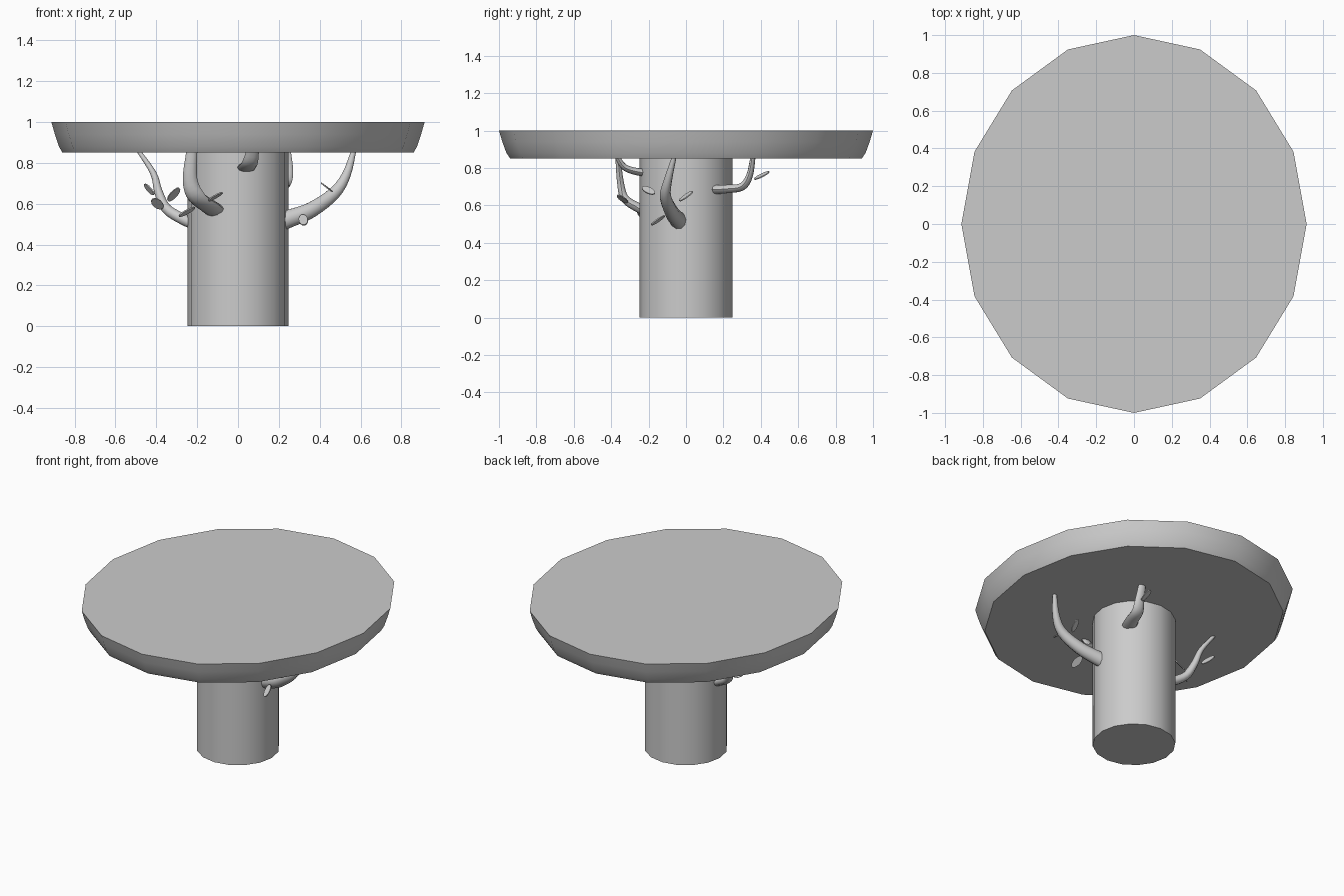
import bpy, bmesh, math
from mathutils import Vector

if "Cube" in bpy.data.objects:
    bpy.data.objects.remove(bpy.data.objects["Cube"])


def finish(bm, name, angle=35):
    bmesh.ops.recalc_face_normals(bm, faces=bm.faces)
    me = bpy.data.meshes.new(name)
    bm.to_mesh(me)
    bm.free()
    for p in me.polygons:
        p.use_smooth = True
    me.set_sharp_from_angle(angle=math.radians(angle))
    ob = bpy.data.objects.new(name, me)
    bpy.context.collection.objects.link(ob)
    return ob


def skin(name, rings, angle=35):
    """Join equal rings of points into a closed solid."""
    bm = bmesh.new()
    vr = [[bm.verts.new(p) for p in r] for r in rings]
    n = len(vr[0])
    for a, b in zip(vr, vr[1:]):
        for i in range(n):
            j = (i + 1) % n
            bm.faces.new((a[i], a[j], b[j], b[i]))
    bm.faces.new(vr[0][::-1])
    bm.faces.new(vr[-1])
    return finish(bm, name, angle)


def ellipse(rx, ry, z, n=16):
    return [(rx * math.cos(2 * math.pi * i / n), ry * math.sin(2 * math.pi * i / n), z)
            for i in range(n)]


def spline(p, t):
    """Catmull-Rom point on a list of vectors, t in 0..len-1."""
    i = min(int(t), len(p) - 2)
    u = t - i
    b, c = p[i], p[i + 1]
    a = p[i - 1] if i > 0 else b * 2 - c
    d = p[i + 2] if i + 2 < len(p) else c * 2 - b
    return 0.5 * (2 * b + (c - a) * u + (2 * a - 5 * b + 4 * c - d) * u * u
                  + (3 * b - a - 3 * c + d) * u ** 3)


def branch(name, pts, side, wide, thick, tip=0.3, n=10):
    """Tapered tube with separate sideways and vertical thickness."""
    p = [Vector(q) for q in pts]
    side = Vector(side).normalized()
    m = 4 * (len(p) - 1)
    rings = []
    for k in range(m + 1):
        t = k / 4
        c = spline(p, t)
        tan = (spline(p, min(t + .05, len(p) - 1)) - spline(p, max(t - .05, 0))).normalized()
        s = (side - tan * side.dot(tan)).normalized()
        nrm = tan.cross(s)
        f = 1 - (1 - tip) * (k / m) ** 1.6
        rings.append([c + s * wide * f * math.cos(2 * math.pi * i / n)
                      + nrm * thick * f * math.sin(2 * math.pi * i / n) for i in range(n)])
    skin(name, rings, 50)


def leaf(name, centre, along, across, length=0.09, width=0.045):
    a = Vector(along).normalized()
    b = Vector(across)
    b = (b - a * b.dot(a)).normalized()
    nrm = a.cross(b)
    c = Vector(centre)
    skin(name, [[c + nrm * h + a * x * length / 2 + b * y * width / 2
                 for x, y, _ in ellipse(1, 1, 0, 12)] for h in (-.003, .003)])


# Table top and trunk
skin("table_top", [ellipse(.86, .94, .85), ellipse(.877, .96, .88),
                   ellipse(.897, .982, .94), ellipse(.914, 1, 1)])
skin("trunk", [ellipse(.248, .248, 0), ellipse(.248, .248, .86)])

# Branches
branch("right_branch", [(.2, -.03, .51), (.26, -.05, .53), (.36, -.08, .57), (.47, -.11, .65),
                        (.53, -.095, .74), (.57, -.06, .87)], (0, 1, 0), .045, .048, .25)
branch("front_branch", [(-.11, -.2, .565), (-.14, -.25, .585), (-.205, -.325, .635),
                        (-.235, -.35, .72), (-.225, -.365, .87)], (1, 0, 0), .052, .028, .5)
branch("left_branch", [(-.2, .01, .5), (-.26, .02, .52), (-.35, .06, .575), (-.39, .1, .66),
                       (-.415, .13, .75), (-.495, .17, .87)], (0, 1, 0), .035, .031, .3)
branch("back_branch", [(.17, .16, .685), (.2, .22, .688), (.225, .3, .70),
                       (.24, .34, .76), (.235, .36, .87)], (1, -.2, 0), .045, .025, .5)
branch("small_front_branch", [(.035, -.2, .775), (.045, -.26, .78), (.06, -.33, .805),
                              (.075, -.375, .87)], (1, 0, 0), .048, .022, .6)

# Leaves: centre, length direction, width direction
for i, (c, a, b) in enumerate([
        ((.32, -.15, .52), (.02, -.09, -.06), (1, 0, .4)),
        ((.435, -.20, .68), (-.06, -.075, .045), (1, 0, -.8)),
        ((.46, 0, .65), (.02, .08, .055), (1, 0, -.5)),
        ((-.11, -.34, .635), (.07, -.05, .045), (0, 1, -.3)),
        ((-.25, -.24, .56), (.09, 0, .05), (0, 1, -.5)),
        ((-.395, .0, .60), (-.05, -.06, .045), (1, -.3, .9)),
        ((-.435, .17, .67), (-.045, .06, .04), (.5, 0, -1)),
        ((-.315, .05, .645), (.05, -.03, .06), (1, 1, -.5)),
        ((.245, .405, .76), (0, .08, .04), (1, 0, -.4))]):
    leaf(f"leaf_{i + 1}", c, a, b)
